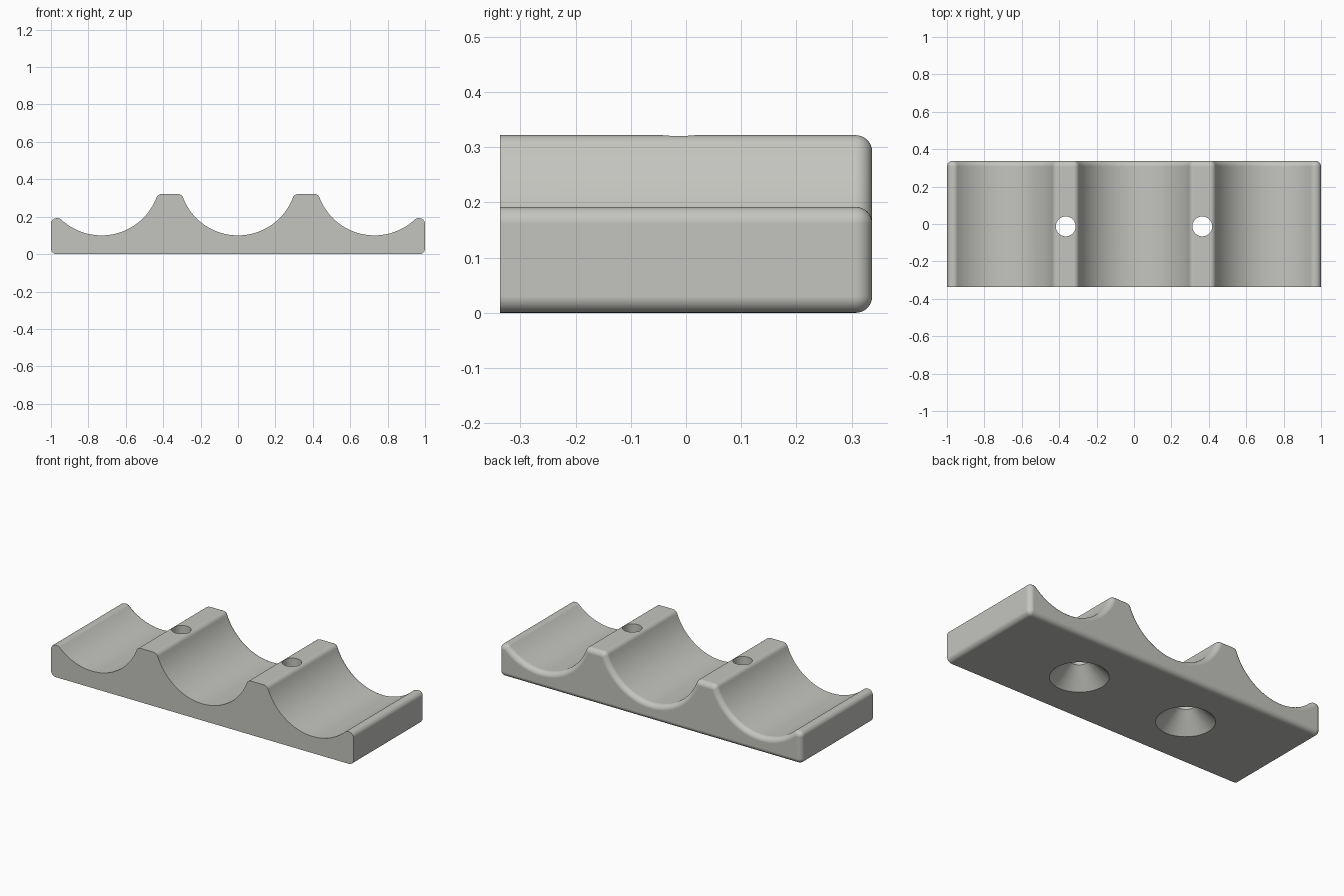
import bpy, bmesh, math

if "Cube" in bpy.data.objects:
    bpy.data.objects.remove(bpy.data.objects["Cube"])

R, CZ, PITCH = 0.315, 0.415, 0.73      # trough radius, axis height, spacing
FIL = 0.03                             # edge rounding
SIDE_TOP, RIDGE_TOP = 0.192, 0.322
HALF_Y = 0.3375
HOLE_X, HOLE_Y = 0.365, -0.013


def arc(cx, cz, r, a0, a1, n):
    return [(cx + r * math.cos(a0 + (a1 - a0) * i / n),
             cz + r * math.sin(a0 + (a1 - a0) * i / n)) for i in range(n + 1)]


def profile(d):
    """Rounded end outline, shrunk inward by d."""
    r, q = FIL - d, math.pi / 2
    # fillet centres stay fixed while the outline shrinks
    side_z, ridge_z = SIDE_TOP - FIL, RIDGE_TOP - FIL
    side_dx = math.sqrt((R + FIL) ** 2 - (CZ - side_z) ** 2)
    ridge_dx = math.sqrt((R + FIL) ** 2 - (CZ - ridge_z) ** 2)
    t_side = math.atan2(CZ - side_z, side_dx)      # tangent angles
    t_ridge = math.atan2(CZ - ridge_z, ridge_dx)
    pts = arc(1 - FIL, FIL, r, -q, 0, 8)
    pts += arc(1 - FIL, side_z, r, 0, q, 8)
    pts += arc(PITCH + side_dx, side_z, r, q, math.pi - t_side, 6)
    pts += arc(PITCH, CZ, R + d, -t_side, -math.pi + t_ridge, 40)[1:]
    pts += arc(PITCH - ridge_dx, ridge_z, r, t_ridge, q, 8)[1:]
    pts += arc(ridge_dx, ridge_z, r, q, math.pi - t_ridge, 8)
    pts += arc(0, CZ, R + d, -t_ridge, -q, 24)[1:]
    return pts + [(-x, z) for x, z in reversed(pts[:-1])]


def make_object(name, bm):
    bmesh.ops.remove_doubles(bm, verts=bm.verts, dist=1e-5)
    bmesh.ops.recalc_face_normals(bm, faces=bm.faces)
    mesh = bpy.data.meshes.new(name)
    bm.to_mesh(mesh)
    bm.free()
    ob = bpy.data.objects.new(name, mesh)
    bpy.context.collection.objects.link(ob)
    return ob


def loft(bm, rings):
    """Skin closed rings of points and cap both ends."""
    loops = [[bm.verts.new(p) for p in ring] for ring in rings]
    n = len(loops[0])
    for a, b in zip(loops, loops[1:]):
        for i in range(n):
            j = (i + 1) % n
            bm.faces.new((a[i], a[j], b[j], b[i]))
    bm.faces.new(loops[0])
    bm.faces.new(loops[-1])


# Cradle block: square front edge, rounded back edge
stations = [(-HALF_Y, 0.0)]
for k in range(9):
    a = math.pi / 2 * k / 8
    stations.append((HALF_Y - FIL + FIL * math.sin(a),
                     min(FIL * (1 - math.cos(a)), FIL * 0.99)))
bm = bmesh.new()
loft(bm, [[(x, y, z) for x, z in profile(d)] for y, d in stations])
block = make_object("cradle_block", bm)

grey = bpy.data.materials.new("warm grey")
grey.diffuse_color = (0.55, 0.55, 0.52, 1)
grey.use_nodes = True
grey.node_tree.nodes["Principled BSDF"].inputs["Base Color"].default_value = grey.diffuse_color
block.data.materials.append(grey)

# Countersunk screw holes through the two ridges
bm = bmesh.new()
for sx in (-1, 1):
    loft(bm, [[(sx * HOLE_X + r * math.cos(t), HOLE_Y + r * math.sin(t), z)
               for t in (math.tau * i / 48 for i in range(48))]
              for r, z in ((0.168, -0.01), (0.053, 0.105), (0.053, 0.5))])
cutter = make_object("screw_hole_cutter", bm)
cutter.data.materials.append(grey)
cutter.hide_render = True

mod = block.modifiers.new("screw_holes", "BOOLEAN")
mod.operation, mod.solver, mod.object = "DIFFERENCE", "EXACT", cutter
bpy.context.view_layer.objects.active = block
block.select_set(True)
bpy.ops.object.modifier_apply(modifier=mod.name)
bpy.data.objects.remove(cutter)

# Smooth troughs and fillets, crisp front and hole edges
bpy.ops.object.shade_smooth_by_angle(angle=math.radians(30))
wn = block.modifiers.new("weighted_normals", "WEIGHTED_NORMAL")
wn.keep_sharp = True
